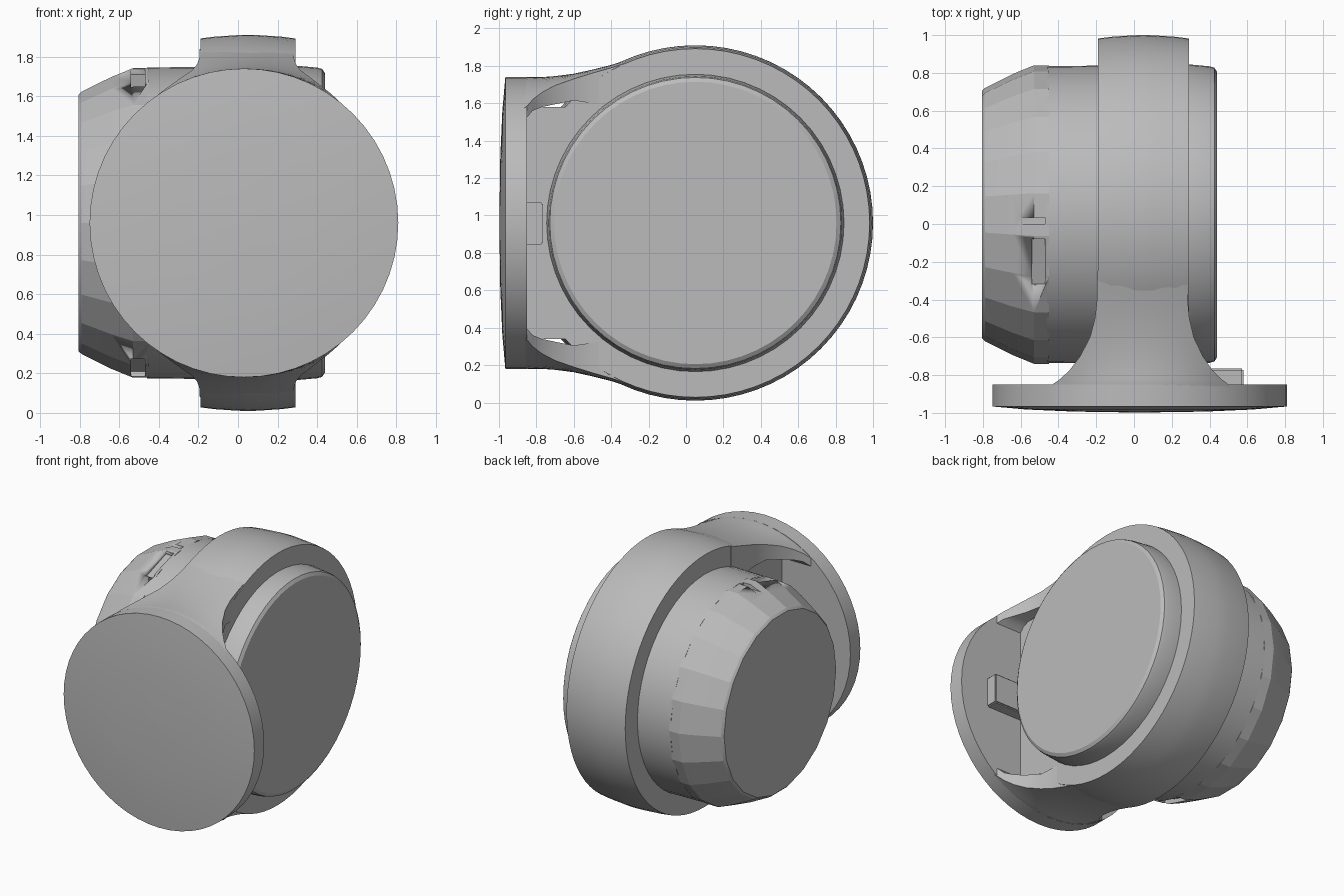
import bpy, bmesh, math
from mathutils import Matrix, Vector

if "Cube" in bpy.data.objects:
    bpy.data.objects.remove(bpy.data.objects["Cube"])

CY, CZ = 0.05, 0.96          # drum axis, running along x
MID_X = 0.05                 # middle of the collar
FLANGE_R = 0.78

grey = bpy.data.materials.new("plain grey")
grey.use_nodes = True
grey.diffuse_color = (0.5, 0.5, 0.5, 1)
grey.node_tree.nodes["Principled BSDF"].inputs["Base Color"].default_value = (0.5, 0.5, 0.5, 1)


def finish(name, bm, angle=30):
    bmesh.ops.remove_doubles(bm, verts=bm.verts, dist=1e-5)
    bmesh.ops.recalc_face_normals(bm, faces=bm.faces)
    mesh = bpy.data.meshes.new(name)
    bm.to_mesh(mesh)
    bm.free()
    mesh.materials.append(grey)
    ob = bpy.data.objects.new(name, mesh)
    bpy.context.collection.objects.link(ob)
    bpy.ops.object.select_all(action="DESELECT")
    ob.select_set(True)
    bpy.context.view_layer.objects.active = ob
    bpy.ops.object.shade_smooth_by_angle(angle=math.radians(angle))
    return ob


def lathe(name, profile, place, sides, angle=30):
    """Turn (along, radius) points around an axis; place maps to the world."""
    bm = bmesh.new()
    rings = []
    for a, r in profile:
        rings.append([bm.verts.new(place(a, r * math.cos(t), r * math.sin(t)))
                      for t in (2 * math.pi * i / sides for i in range(sides))])
    for lo, hi in zip(rings, rings[1:]):
        for i in range(sides):
            j = (i + 1) % sides
            bm.faces.new((lo[i], lo[j], hi[j], hi[i]))
    bm.faces.new(rings[0])
    bm.faces.new(rings[-1])
    return finish(name, bm, angle)


def box(name, lo, hi, tilt=0.0, bevel=0.0):
    bm = bmesh.new()
    lo, hi = Vector(lo), Vector(hi)
    bmesh.ops.create_cube(bm, size=1, matrix=Matrix.Translation((lo + hi) / 2)
                          @ Matrix.Rotation(tilt, 4, "X")
                          @ Matrix.Diagonal((*(hi - lo), 1)))
    if bevel:
        bmesh.ops.bevel(bm, geom=bm.edges[:], offset=bevel, segments=2, affect="EDGES")
    return finish(name, bm)


def along_x(a, u, v):
    return (a, CY + u, CZ + v)


def along_y(a, u, v):
    return (0.03 + u, a, CZ + v)


# Wide collar with a slightly crowned rim
lathe("collar", [(-0.19, 0.932), (-0.12, 0.941), (0, 0.949), (0.05, 0.95),
                 (0.1, 0.949), (0.22, 0.941), (0.29, 0.932)], along_x, 72)

# Drum through the collar
lathe("drum", [(-0.46, 0.785), (0.29, 0.795), (0.40, 0.785), (0.425, 0.778),
               (0.44, 0.755)], along_x, 56)

# Coarsely faceted tapered end
end = lathe("tapered_end", [(-0.805, 0.655), (-0.79, 0.67), (-0.64, 0.745),
                            (-0.53, 0.79), (-0.45, 0.79)], along_x, 22, 12)

# Grip notches in the tapered end
cutters = [box("grip_slot", (-0.64, 0.0, 1.71), (-0.47, 0.035, 1.9))]
for side in (1, -1):
    z = CZ + side * 0.755
    cutters.append(box("grip_notch", (-0.54, -0.34, z - 0.05), (-0.47, -0.08, z + 0.05),
                       side * 0.33))
for cutter in cutters:
    cutter.hide_render = True
    cut = end.modifiers.new("notch", "BOOLEAN")
    cut.operation, cut.object, cut.solver = "DIFFERENCE", cutter, "EXACT"
    bpy.context.view_layer.objects.active = end
    bpy.ops.object.modifier_apply(modifier=cut.name)
    bpy.data.objects.remove(cutter)

# Round mounting flange with a shallow domed front
lathe("flange", [(-0.998, 0.02), (-0.993, 0.35), (-0.982, 0.6), (-0.966, FLANGE_R),
                 (-0.85, FLANGE_R)], along_y, 56)

# Flat web joining collar and flange
box("web", (MID_X - 0.24, -0.9, CZ - 0.62), (MID_X + 0.24, -0.25, CZ + 0.62))

# Flared neck walls: y, half width, inner height, outer height, roundness
ROWS = [(-0.25, 0.238, 0.62, 0.893, 0.4), (-0.4, 0.24, 0.62, 0.845, 0.4),
        (-0.5, 0.25, 0.64, 0.82, 0.45), (-0.6, 0.275, 0.655, 0.798, 0.55),
        (-0.7, 0.325, 0.635, 0.785, 0.7), (-0.77, 0.375, 0.62, 0.78, 0.85),
        (-0.82, 0.425, 0.6, 0.78, 0.95), (-0.845, 0.46, 0.57, 0.78, 1),
        (-0.87, 0.48, 0.55, 0.775, 1)]
STEPS = 14
for side, name in ((1, "upper_neck"), (-1, "lower_neck")):
    bm = bmesh.new()
    loops = []
    for y, w, inner, outer, k in ROWS:
        xs = [w * (2 * i / STEPS - 1) for i in range(STEPS + 1)]
        shift = MID_X - 0.015 * k
        top = [(x, outer - k * (FLANGE_R - math.sqrt(FLANGE_R ** 2 - x * x))) for x in xs]
        low = [(x, inner) for x in reversed(xs)]
        loops.append([bm.verts.new((shift + x, y, CZ + side * h)) for x, h in top + low])
    for a, b in zip(loops, loops[1:]):
        for i in range(len(a)):
            j = (i + 1) % len(a)
            bm.faces.new((a[i], a[j], b[j], b[i]))
    bm.faces.new(loops[0])
    bm.faces.new(loops[-1])
    finish(name, bm, 40)

# Small stop block behind the flange
box("stop_block", (0.25, -0.86, 0.845), (0.58, -0.765, 1.07), 0, 0.008)
